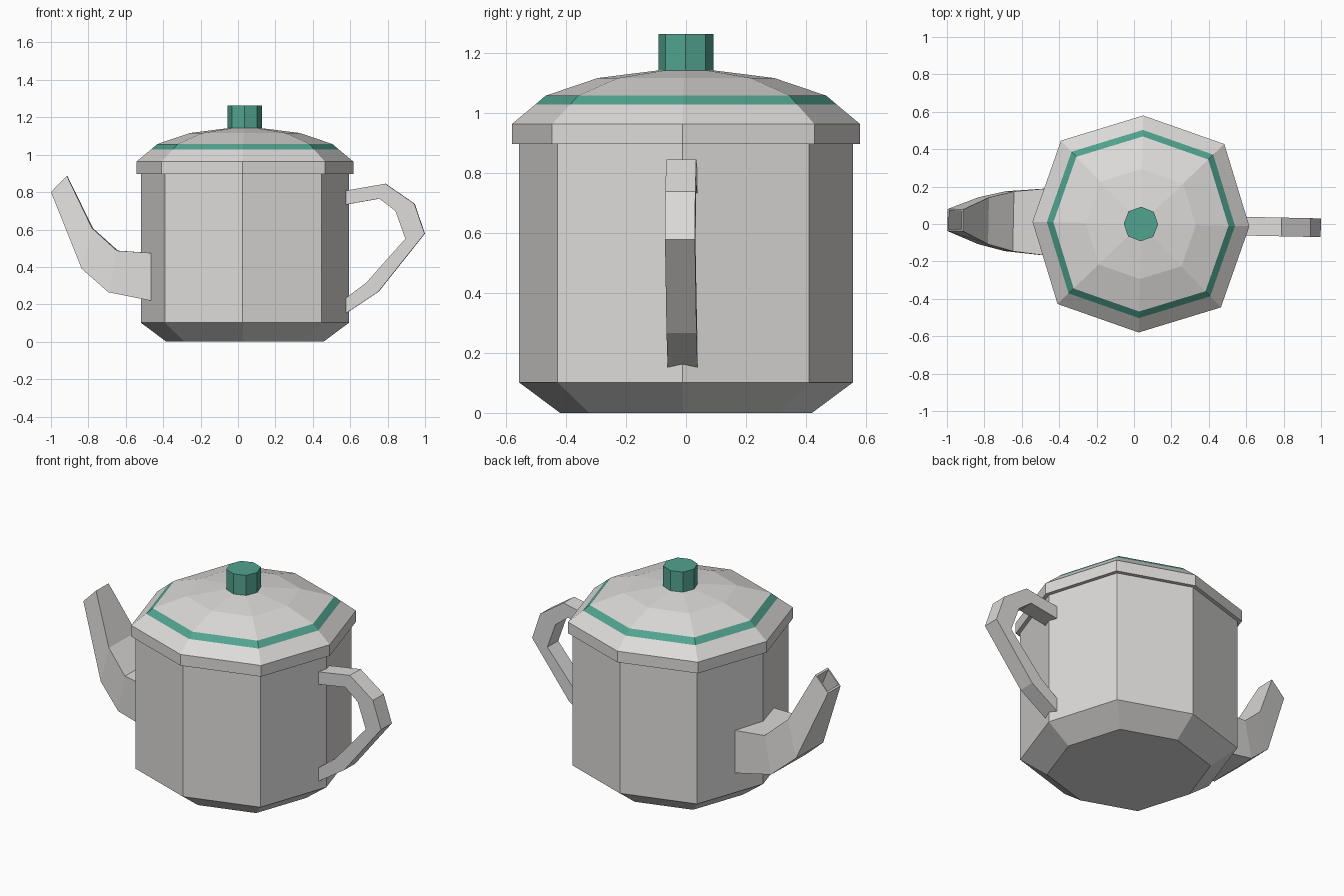
import bpy, bmesh, math
from mathutils import Matrix

if "Cube" in bpy.data.objects:
    bpy.data.objects.remove(bpy.data.objects["Cube"])

# The whole pot is turned slightly about its axis
AXIS_X = 0.037
PLACE = (Matrix.Translation((AXIS_X, 0, 0)) @ Matrix.Rotation(math.radians(-1.2), 4, 'Z')
         @ Matrix.Translation((-AXIS_X, 0, 0)))


def material(name, rgb):
    m = bpy.data.materials.new(name)
    m.diffuse_color = (*rgb, 1)
    m.use_nodes = True
    m.node_tree.nodes["Principled BSDF"].inputs["Base Color"].default_value = m.diffuse_color
    return m


GREY = material("light_grey", (0.72, 0.71, 0.70))
GREEN = material("teal_green", (0.084, 0.366, 0.275))


def skin(name, rings, mats):
    """Join successive rings of points with quads and cap both ends."""
    bm = bmesh.new()
    loops = [[bm.verts.new(PLACE @ Matrix.Translation(p).translation) for p in r] for r in rings]
    n = len(loops[0])
    for a, b in zip(loops, loops[1:]):
        for i in range(n):
            j = (i + 1) % n
            bm.faces.new((a[i], a[j], b[j], b[i]))
    bm.faces.new(loops[0][::-1])
    bm.faces.new(loops[-1])
    bmesh.ops.recalc_face_normals(bm, faces=bm.faces)
    me = bpy.data.meshes.new(name)
    bm.to_mesh(me)
    bm.free()
    for m in mats:
        me.materials.append(m)
    ob = bpy.data.objects.new(name, me)
    bpy.context.collection.objects.link(ob)
    return ob


def octagon(r, z, bulge=1.065):
    """Eight points, the diagonal corners a little further out."""
    pts = []
    for k in range(8):
        a, q = k * math.pi / 4, r * (bulge if k % 2 else 1)
        pts.append((AXIS_X + q * math.cos(a), q * math.sin(a), z))
    return pts


def section(outer, inner, w):
    """Rectangular cross-section between two profile points."""
    (x1, z1), (x2, z2) = outer, inner
    return [(x1, -w, z1), (x1, w, z1), (x2, w, z2), (x2, -w, z2)]


# Body with chamfered foot
skin("body", [octagon(r, z) for r, z in
              [(0.42, 0), (0.557, 0.102), (0.557, 0.91)]], [GREY])

# Lid with rim, stripe band and shallow dome
lid = skin("lid", [octagon(r, z) for r, z in
                   [(0.54, 0.896), (0.58, 0.896), (0.58, 0.963), (0.503, 1.027),
                    (0.468, 1.057), (0.294, 1.116), (0.08, 1.143)]], [GREY, GREEN])
for f in lid.data.polygons:
    if 1.03 < f.center.z < 1.055:
        f.material_index = 1

# Knob
skin("knob", [octagon(0.092, z, 1.03) for z in (1.135, 1.262)], [GREEN])

# Handle
skin("handle", [section(o, i, 0.05) for o, i in [
    ((0.56, 0.805), (0.56, 0.73)),
    ((0.789, 0.845), (0.757, 0.765)),
    ((0.944, 0.738), (0.842, 0.70)),
    ((0.999, 0.578), (0.896, 0.551)),
    ((0.751, 0.267), (0.687, 0.316)),
    ((0.56, 0.14), (0.56, 0.22))]], [GREY])

# Spout with hollow mouth
skin("spout", [section(o, i, w) for o, i, w in [
    ((-0.44, 0.215), (-0.44, 0.473), 0.182),
    ((-0.69, 0.265), (-0.645, 0.487), 0.16),
    ((-0.833, 0.39), (-0.778, 0.607), 0.125),
    ((-0.999, 0.80), (-0.914, 0.887), 0.058),
    ((-0.991, 0.808), (-0.922, 0.879), 0.05),
    ((-0.87, 0.51), (-0.81, 0.66), 0.09)]], [GREY])
